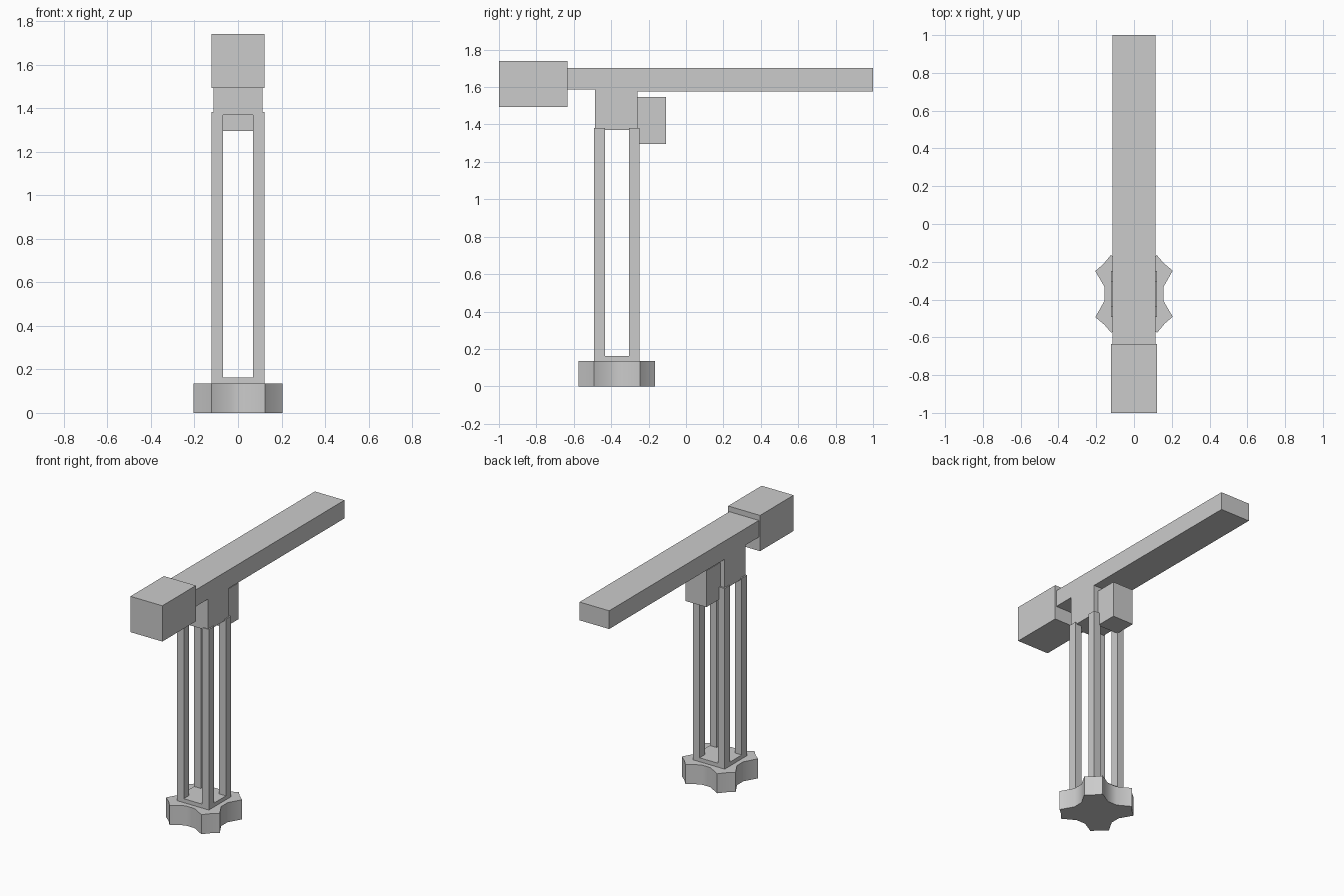
import bpy, bmesh

if "Cube" in bpy.data.objects:
    bpy.data.objects.remove(bpy.data.objects["Cube"])

CY = -0.37  # centre of the tower in y


def extrude_mesh(name, points, offset):
    """Extrude a closed outline of 3D points along an offset vector."""
    bm = bmesh.new()
    face = bm.faces.new([bm.verts.new(p) for p in points])
    ext = bmesh.ops.extrude_face_region(bm, geom=[face])
    verts = [g for g in ext["geom"] if isinstance(g, bmesh.types.BMVert)]
    bmesh.ops.translate(bm, verts=verts, vec=offset)
    bmesh.ops.recalc_face_normals(bm, faces=bm.faces)
    mesh = bpy.data.meshes.new(name)
    bm.to_mesh(mesh)
    bm.free()
    obj = bpy.data.objects.new(name, mesh)
    bpy.context.collection.objects.link(obj)
    return obj


def box(name, x0, x1, y0, y1, z0, z1):
    pts = [(x0, y0, z0), (x1, y0, z0), (x1, y1, z0), (x0, y1, z0)]
    return extrude_mesh(name, pts, (0, 0, z1 - z0))


# Four-lobed foot: one quadrant outline turned four times
quadrant = [(0.155, 0.035), (0.205, 0.123), (0.157, 0.163), (0.121, 0.205), (0.035, 0.155)]
outline = []
for turn in range(4):
    for x, y in quadrant:
        for _ in range(turn):
            x, y = -y, x
        outline.append((x, CY + y, 0))
foot = extrude_mesh("base_foot", outline, (0, 0, 0.135))
bpy.context.view_layer.objects.active = foot
foot.select_set(True)
bpy.ops.object.shade_smooth_by_angle(angle=1.22)
foot.select_set(False)

# Tower: floor plate and four square posts
box("tower_floor", -0.122, 0.122, CY - 0.122, CY + 0.122, 0.13, 0.162)
for sx, side in ((-1, "left"), (1, "right")):
    for sy, end in ((-1, "front"), (1, "back")):
        xs = sorted((sx * 0.07, sx * 0.122))
        ys = sorted((CY + sy * 0.064, CY + sy * 0.122))
        box(f"tower_post_{end}_{side}", *xs, *ys, 0.13, 1.382)

# Jib, counter jib and crown as one T-shaped side profile
profile = [(-0.635, 1.588), (-0.487, 1.588), (-0.487, 1.37), (-0.26, 1.37),
           (-0.26, 1.577), (1.0, 1.577), (1.0, 1.703), (-0.635, 1.703)]
extrude_mesh("jib_and_crown", [(-0.113, y, z) for y, z in profile], (0.226, 0, 0))

# Counterweight block and operator cab
box("counterweight", -0.122, 0.122, -1.0, -0.634, 1.493, 1.74)
box("cab", -0.08, 0.08, -0.26, -0.108, 1.296, 1.547)
